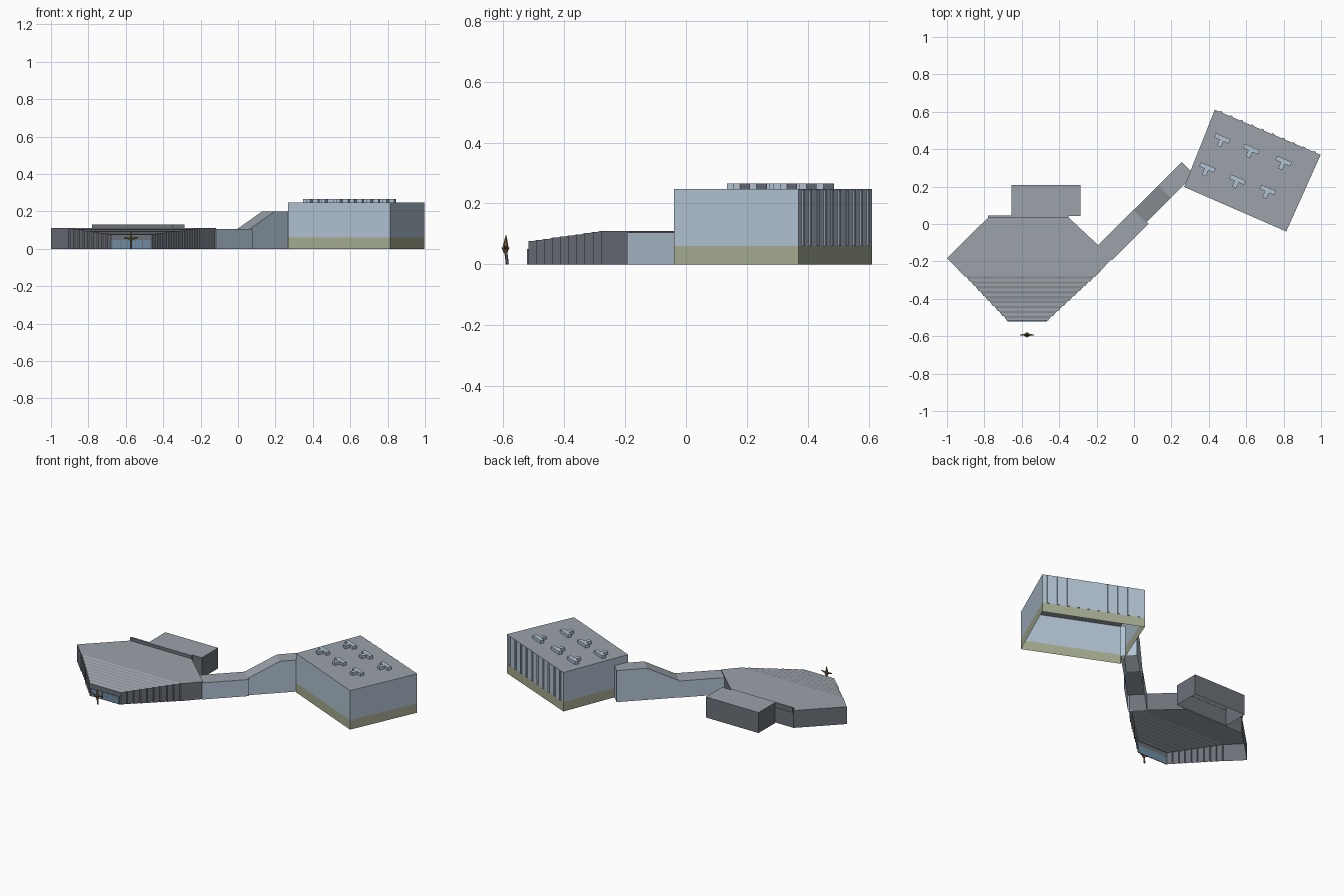
import bpy, bmesh, math
from mathutils import Matrix, Vector

if "Cube" in bpy.data.objects:
    bpy.data.objects.remove(bpy.data.objects["Cube"])


def material(name, r, g, b):
    m = bpy.data.materials.new(name)
    m.diffuse_color = (r, g, b, 1)
    m.use_nodes = True
    m.node_tree.nodes["Principled BSDF"].inputs["Base Color"].default_value = m.diffuse_color
    return m


ROOF = material("roof_grey", 0.33, 0.365, 0.40)
DARK = material("dark_wall", 0.15, 0.165, 0.19)
PALE = material("pale_wall", 0.44, 0.54, 0.64)
OLIVE = material("olive_base", 0.38, 0.41, 0.28)
GLASS = material("blue_glass", 0.16, 0.26, 0.36)
BRONZE = material("bronze", 0.20, 0.13, 0.05)


def finish(name, bm, wall, roof=None, recalc=True):
    if recalc:
        bmesh.ops.recalc_face_normals(bm, faces=bm.faces)
    bm.normal_update()
    for f in bm.faces:
        f.material_index = 1 if roof and f.normal.z > 0.3 else 0
    me = bpy.data.meshes.new(name)
    bm.to_mesh(me)
    bm.free()
    me.materials.append(wall)
    if roof:
        me.materials.append(roof)
    ob = bpy.data.objects.new(name, me)
    bpy.context.collection.objects.link(ob)
    return ob


def prism(name, pts, lo, hi, wall, roof=None, mat=Matrix(), floor=True, lid=True, skip=()):
    """Extrude a 2D outline from lo to hi along local z, leaving out the sides in skip."""
    bm = bmesh.new()
    a = [bm.verts.new(mat @ Vector((x, y, lo))) for x, y in pts]
    b = [bm.verts.new(mat @ Vector((x, y, hi))) for x, y in pts]
    n = len(pts)
    for i in range(n):
        j = (i + 1) % n
        if i not in skip:
            bm.faces.new((a[i], a[j], b[j], b[i]))
    if floor:
        bm.faces.new(a[::-1])
    if lid:
        bm.faces.new(b)
    return finish(name, bm, wall, roof)


def rect(x0, x1, y0, y1):
    return [(x0, y0), (x1, y0), (x1, y1), (x0, y1)]


# Auditorium: stations (y, left, right, height) from rear to front, lofted as an open shell
stations = [(0.035, -0.78, -0.35, 0.11), (-0.183, -1.0, -0.117, 0.11),
            (-0.28, -0.905, -0.205, 0.11)]
STEPS = 9
dy, dl, dr, dz = (v / STEPS for v in (0.237, 0.225, 0.255, 0.034))
for i in range(STEPS):
    y, l, r, z = -0.28 - i * dy, -0.905 + i * dl, -0.205 - i * dr, 0.11 - i * dz
    n = 0.008  # side notch at each step
    stations += [(y, l + n, r - n, z),
                 (y - dy * 0.45, l + n + (dl - n) * 0.45, r - n - (dr - n) * 0.45, z - dz),
                 (y - dy, l + dl, r - dr, z - dz)]
bm = bmesh.new()
rings = [[bm.verts.new(p) for p in ((l, y, 0), (l, y, z), (r, y, z), (r, y, 0))]
         for y, l, r, z in stations]
for p, q, s, t in zip(rings, rings[1:], stations, stations[1:]):
    for k in range(3):
        if k == 1 and s[0] == t[0]:
            continue
        bm.faces.new((p[k], q[k], q[k + 1], p[k + 1]))
bm.faces.new(rings[0])
bm.faces.new(rings[-1][::-1])
finish("auditorium_shell", bm, DARK, ROOF)

# Entrance glazing with mullions
prism("entrance_glass", rect(-0.675, -0.465, -0.520, -0.516), 0, 0.048, GLASS)
for i in range(6):
    x = -0.67 + 0.04 * i
    prism(f"entrance_mullion_{i}", rect(x - 0.002, x + 0.002, -0.522, -0.516), 0, 0.05, DARK)

# Raised rear ridge and rear annex
prism("rear_ridge", rect(-0.78, -0.35, 0.034, 0.045), 0.1, 0.13, DARK, ROOF)
prism("rear_annex", rect(-0.655, -0.285, 0.044, 0.208), 0, 0.13, DARK, ROOF, floor=False)

# Covered passage, open underneath: level part, then ramp and raised part
h = math.sqrt(0.5)
passage = Matrix(((h, 0, h, 0), (h, 0, -h, 0), (0, 1, 0, 0), (0, 0, 0, 1)))
prism("passage_low", [(-0.22, 0), (0.055, 0), (0.055, 0.105), (-0.22, 0.105)],
      -0.056, 0.053, PALE, ROOF, passage, skip=(0, 1))
prism("passage_ramp", [(0.05, 0), (0.415, 0), (0.415, 0.2), (0.237, 0.2), (0.05, 0.107)],
      -0.054, 0.041, PALE, ROOF, passage, skip=(0, 4))

# Angled hall, open underneath, with coloured base
foot = [(0.268, 0.198), (0.814, -0.040), (0.998, 0.370), (0.432, 0.611)]
prism("hall_base", foot, 0, 0.06, OLIVE, floor=False, lid=False)
prism("hall_walls", foot, 0.06, 0.247, PALE, ROOF, floor=False)


def frame(x, y, a):
    return Matrix.Translation((x, y, 0)) @ Matrix.Rotation(math.radians(a), 4, 'Z')


# Fins on the rear wall of the hall
rear = frame(0.432, 0.611, -23.1)
for i in range(10):
    x = 0.035 + 0.545 * i / 9
    fin = rect(x - 0.007, x + 0.007, -0.002, 0.005)
    prism(f"hall_fin_{i}", fin, 0.06, 0.245, PALE, ROOF, rear)

# T-shaped roof vents
tee = [(-0.043, 0.013), (-0.043, -0.012), (-0.012, -0.012), (-0.012, -0.047),
       (0.012, -0.047), (0.012, -0.012), (0.043, -0.012), (0.043, 0.013)]
spots = [(0.472, 0.457), (0.627, 0.40), (0.80, 0.336), (0.392, 0.302), (0.553, 0.237),
         (0.715, 0.182)]
for i, (x, y) in enumerate(spots):
    prism(f"roof_vent_{i}", tee, 0.246, 0.266, PALE, None, frame(x, y, -23))


def spike(name, p, q, r1, r2, wall):
    """Tapered six-sided bar from p to q."""
    p, q = Vector(p), Vector(q)
    d = q - p
    m = Matrix.Translation((p + q) / 2) @ d.to_track_quat('Z', 'Y').to_matrix().to_4x4()
    bm = bmesh.new()
    bmesh.ops.create_cone(bm, cap_ends=True, segments=6, radius1=r1, radius2=r2,
                          depth=d.length, matrix=m)
    finish(name, bm, wall)


# Sculpture in front: leaning post, pointed body, two arms
X, Y = -0.572, -0.593
spike("sculpture_post", (X, Y + 0.006, 0), (X, Y, 0.05), 0.005, 0.005, DARK)
spike("sculpture_body", (X, Y, 0.038), (X, Y, 0.056), 0.006, 0.014, BRONZE)
spike("sculpture_top", (X, Y, 0.056), (X, Y + 0.002, 0.097), 0.010, 0.001, BRONZE)
for s, n in ((-1, "left"), (1, "right")):
    spike(f"sculpture_arm_{n}", (X, Y, 0.053), (X + s * 0.037, Y, 0.060), 0.007, 0.003, BRONZE)
